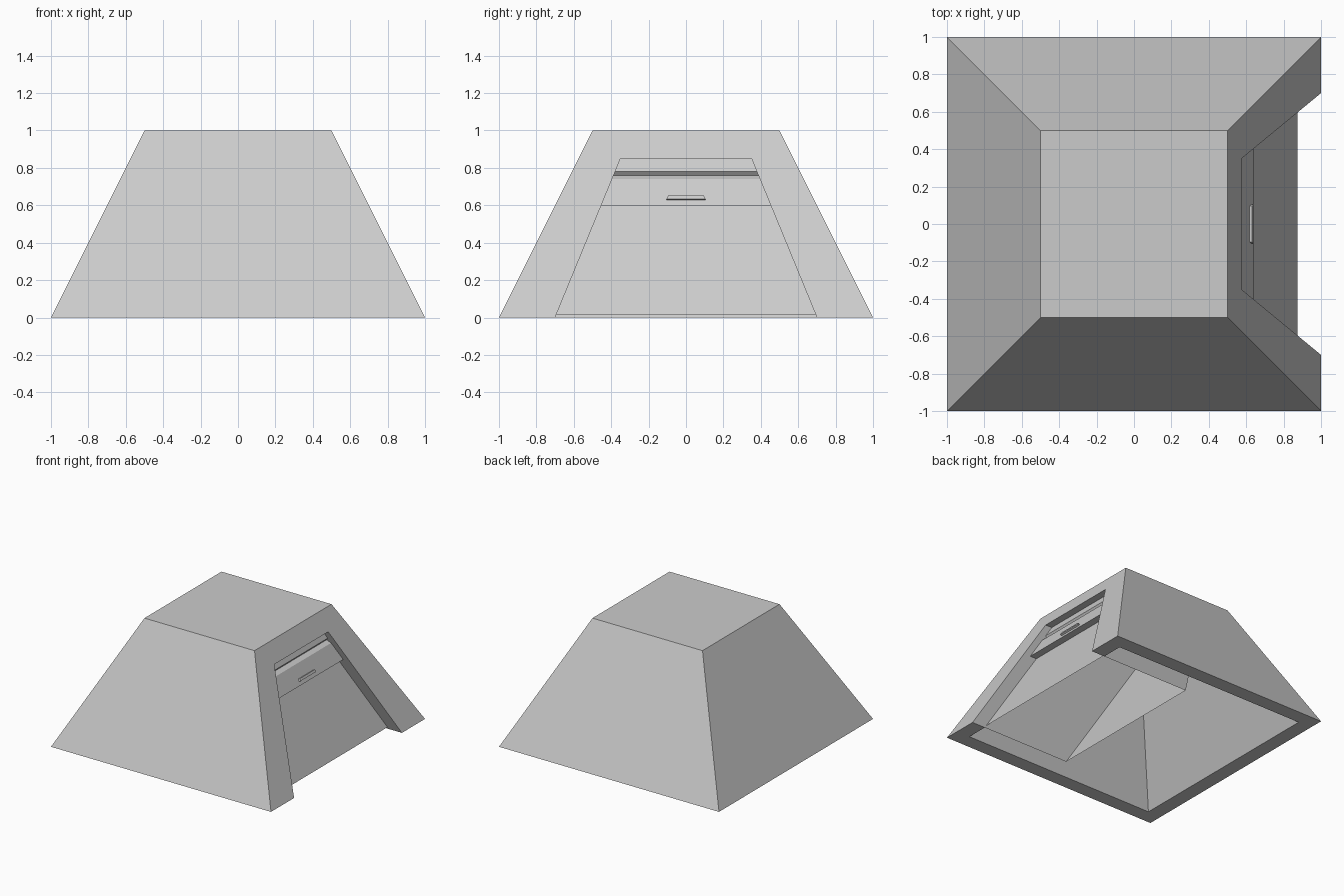
import bpy, bmesh
from mathutils import Vector, Matrix

if "Cube" in bpy.data.objects:
    bpy.data.objects.remove(bpy.data.objects["Cube"])

WALL = 0.12          # horizontal wall thickness
DOOR_H = 0.85        # doorway height


def half_width(z):
    return 0.70 - 0.35 / DOOR_H * z


def make_object(name, faces):
    """Build a mesh object from faces given as lists of points."""
    bm = bmesh.new()
    for pts in faces:
        bm.faces.new([bm.verts.new(p) for p in pts])
    bmesh.ops.remove_doubles(bm, verts=bm.verts, dist=1e-4)
    bmesh.ops.recalc_face_normals(bm, faces=bm.faces)
    mesh = bpy.data.meshes.new(name)
    bm.to_mesh(mesh)
    bm.free()
    obj = bpy.data.objects.new(name, mesh)
    bpy.context.collection.objects.link(obj)
    return obj


def doorway(dx):
    """Sloped doorway outline, shifted inward by dx."""
    return [(1 - dx - z / 2, s * half_width(z), z)
            for s, z in ((-1, 0), (-1, DOOR_H), (1, DOOR_H), (1, 0))]


def ring(h, z):
    return [(h, -h, z), (h, h, z), (-h, h, z), (-h, -h, z)]


def pyramid(base, top_z, dx):
    """Truncated pyramid, open below, with a doorway in its right face."""
    lo, hi = ring(base, 0), ring(base - top_z / 2, top_z)
    faces = [[lo[i], lo[(i + 1) % 4], hi[(i + 1) % 4], hi[i]] for i in (1, 2, 3)]
    faces.append(hi)
    faces.append([lo[0]] + doorway(dx) + [lo[1], hi[1], hi[0]])
    return faces


# Hollow shell: outer skin, inner skin and bottom rim
inner = 1 - WALL
faces = pyramid(1, 1, 0) + pyramid(inner, 0.893, WALL)
a, b = ring(1, 0), ring(inner, 0)
for i in (1, 2, 3):
    faces.append([a[i], a[(i + 1) % 4], b[(i + 1) % 4], b[i]])
for s in (-1, 1):
    faces.append([(1, s, 0), (1, s * 0.7, 0), (inner, s * 0.7, 0), (inner, s * inner, 0)])
# Doorway reveal
p, q = doorway(0), doorway(WALL)
faces += [[p[i], p[i + 1], q[i + 1], q[i]] for i in range(3)]
make_object("shell", faces)

# Compartment behind the doorway, open below
r = doorway(0.92)
make_object("compartment", [[q[i], q[i + 1], r[i + 1], r[i]] for i in range(3)] + [r])


def strips(profile):
    """Sheet across the doorway following an (x, z) profile."""
    return [[(x0, -half_width(z0), z0), (x0, half_width(z0), z0),
             (x1, half_width(z1), z1), (x1, -half_width(z1), z1)]
            for (x0, z0), (x1, z1) in zip(profile, profile[1:])]


# Sloped door and raised, grooved upper panel
make_object("door", strips([(0.873, 0.015), (0.58, 0.6), (0.455, 0.85)]))
make_object("upper_panel", strips([(0.58, 0.6), (0.64, 0.6), (0.57, 0.74), (0.535, 0.76),
                                   (0.55, 0.78), (0.515, 0.85)]))

# Handle bar lying on the panel slope
out = Vector((2, 0, 1)).normalized()
up = Vector((-1, 0, 2)).normalized()
bm = bmesh.new()
bmesh.ops.create_cube(bm, size=1)
for v in bm.verts:
    taper = 0.19 if v.co.z > 0 else 0.208
    v.co = (Vector((0.622, 0, 0.637)) + out * v.co.x * 0.03
            + Vector((0, v.co.y * taper, 0)) + up * v.co.z * 0.02)
bmesh.ops.recalc_face_normals(bm, faces=bm.faces)
mesh = bpy.data.meshes.new("handle")
bm.to_mesh(mesh)
bm.free()
bpy.context.collection.objects.link(bpy.data.objects.new("handle", mesh))
